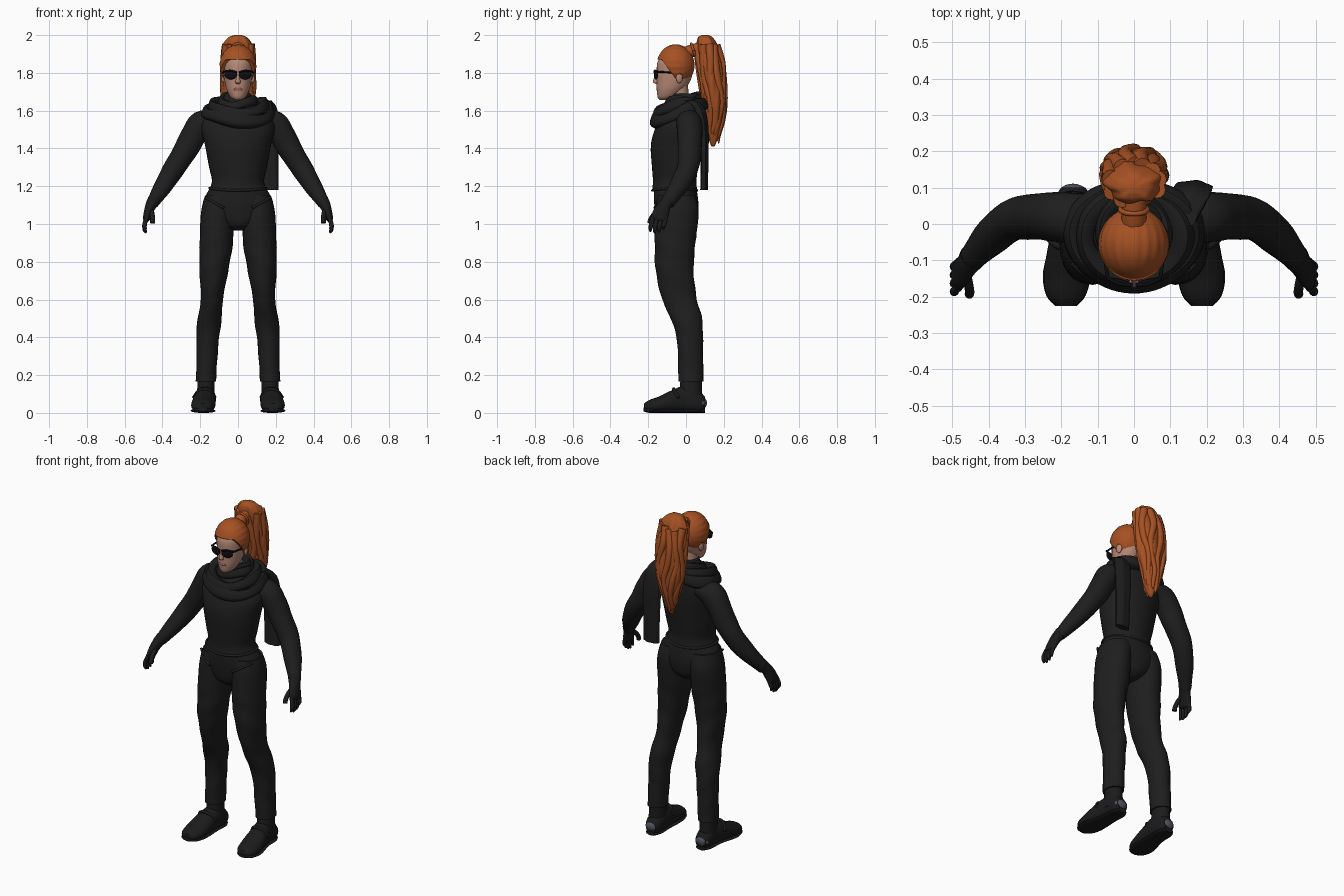
import bpy, bmesh, random
from math import sin, cos, pi, radians, atan2
from mathutils import Vector, Matrix

random.seed(4)
if "Cube" in bpy.data.objects:
    bpy.data.objects.remove(bpy.data.objects["Cube"], do_unlink=True)

X, Y, Z = Vector((1, 0, 0)), Vector((0, 1, 0)), Vector((0, 0, 1))
SIDES = (("left", 1), ("right", -1))
parts = []


def material(name, r, g, b):
    m = bpy.data.materials.new(name)
    m.use_nodes = True
    m.diffuse_color = (r, g, b, 1)
    shader = m.node_tree.nodes["Principled BSDF"]
    shader.inputs["Base Color"].default_value = (r, g, b, 1)
    shader.inputs["Roughness"].default_value = 0.8
    return m


cloth = material("black cloth", .013, .013, .013)
leather = material("black leather", .011, .011, .012)
gloss = material("dark lens", .004, .004, .005)
hair = material("copper hair", .38, .082, .017)
skin = material("skin", .47, .25, .18)
lip = material("lips", .33, .12, .1)
steel = material("grey heel", .075, .085, .11)


def finish(name, bm, mat):
    bmesh.ops.recalc_face_normals(bm, faces=bm.faces)
    mesh = bpy.data.meshes.new(name)
    bm.to_mesh(mesh)
    bm.free()
    obj = bpy.data.objects.new(name, mesh)
    mesh.materials.append(mat)
    bpy.context.collection.objects.link(obj)
    parts.append(obj)
    return obj


def spline(rows, steps, closed):
    """Pass a smooth curve through rows of (x, y, z, radius, radius)."""
    n, out = len(rows), []
    for i in range(n if closed else n - 1):
        pick = [(i + k) % n if closed else min(max(i + k, 0), n - 1) for k in (-1, 0, 1, 2)]
        for s in range(steps):
            t = s / steps
            out.append([b + .5 * t * (c - a + t * (2*a - 5*b + 4*c - d + t * (3*(b - c) + d - a)))
                        for a, b, c, d in zip(*(rows[p] for p in pick))])
    return out if closed else out + [list(rows[-1])]


def loft(name, rows, mat, side=1, axis=None, ref=Y, n=24, steps=4, closed=False,
         ridge=None, floor=None):
    """Skin elliptical rings along a path; axis fixes the ring direction."""
    rows = spline(rows, steps, closed)
    bm, rings, count = bmesh.new(), [], len(rows)
    for i, (x, y, z, ru, rv) in enumerate(rows):
        a = rows[(i - 1) % count if closed else max(i - 1, 0)]
        b = rows[(i + 1) % count if closed else min(i + 1, count - 1)]
        t = axis or (Vector(b[:3]) - Vector(a[:3])).normalized()
        u = t.cross(ref).normalized()
        v = t.cross(u)
        ring = []
        for k in range(n):
            ang = 2 * pi * k / n
            f = 1 + ridge(ang, z) if ridge else 1
            p = Vector((x, y, z)) + u * (max(ru, .002) * f * cos(ang)) + v * (max(rv, .002) * f * sin(ang))
            if floor is not None:
                p.z = max(p.z, floor)
            ring.append(bm.verts.new((p.x * side, p.y, p.z)))
        rings.append(ring)
    for i in range(count if closed else count - 1):
        r, s = rings[i], rings[(i + 1) % count]
        for k in range(n):
            bm.faces.new((r[k], r[(k + 1) % n], s[(k + 1) % n], s[k]))
    if not closed:
        bm.faces.new(rings[0])
        bm.faces.new(rings[-1])
    return finish(name, bm, mat)


def ball(name, at, size, mat, tilt=0):
    bm = bmesh.new()
    bmesh.ops.create_uvsphere(bm, u_segments=24, v_segments=14, radius=1)
    bm.transform(Matrix.Translation(at) @ Matrix.Rotation(tilt, 4, 'Z') @ Matrix.Diagonal((*size, 1)))
    return finish(name, bm, mat)


def tube(name, points, r, mat, side=1, ref=Y, n=10):
    return loft(name, [(*p, r, r) for p in points], mat, side, ref=ref, n=n)


# Jacket and hips
loft("jacket", [(0, -.06, 1.185, .15, .118), (0, -.06, 1.23, .138, .115), (0, -.058, 1.3, .153, .122),
                (0, -.053, 1.42, .175, .133), (0, -.035, 1.52, .195, .122), (0, -.01, 1.6, .155, .095),
                (0, -.002, 1.65, .095, .082), (0, -.01, 1.69, .065, .07)], cloth, axis=Z, n=36)
loft("hips", [(0, -.05, .965, .04, .06), (0, -.05, 1.0, .11, .1), (0, -.049, 1.06, .172, .114),
              (0, -.052, 1.12, .185, .117), (0, -.058, 1.2, .142, .112)], cloth, axis=Z, n=36)
tube("jacket_hem", [(.15 * cos(a), -.06 + .118 * sin(a), 1.19 - .012 * sin(a) ** 2)
                    for a in [k * pi / 8 for k in range(17)]], .007, cloth, ref=Z)


# Legs, boots, arms and gloves
def trouser_fold(a, z):
    return .018 * sin(2 * a + z * 45) * (1 if z < .95 else 0)


for word, s in SIDES:
    loft(word + "_trouser_leg",
         [(.09, -.05, 1.15, .085, .1), (.107, -.048, 1.06, .089, .115), (.115, -.058, .9, .088, .108),
          (.128, -.06, .75, .076, .1), (.138, -.034, .6, .058, .092), (.15, .002, .5, .064, .083),
          (.16, .02, .4, .06, .07), (.165, .024, .28, .055, .066), (.17, .026, .165, .053, .067)],
         cloth, s, axis=Z, ridge=trouser_fold, steps=6)
    tube(word + "_pocket_seam", [(.17, -.11, 1.14), (.12, -.15, 1.11), (.075, -.165, 1.085)], .007, cloth, s)
    loft(word + "_boot_shaft", [(.17, .028, .22, .044, .054), (.17, .025, .12, .046, .06),
                                (.172, .02, .05, .05, .07)], leather, s, axis=Z)
    loft(word + "_boot_foot",
         [(.167, .1, .05, .034, .035), (.168, .07, .055, .047, .06), (.17, 0, .07, .053, .075),
          (.178, -.07, .06, .06, .062), (.184, -.14, .042, .064, .046), (.187, -.195, .034, .054, .034),
          (.187, -.222, .03, .03, .02)], leather, s, axis=Y, ref=Z, floor=.012)
    loft(word + "_boot_sole", [(.168, .1, .011, .03, .011), (.169, .06, .011, .049, .011),
                               (.172, -.02, .011, .05, .011), (.184, -.13, .011, .066, .011),
                               (.187, -.195, .014, .055, .014), (.187, -.225, .018, .03, .01)],
         leather, s, axis=Y, ref=Z, floor=0)
    tube(word + "_boot_strap", [(.122, -.04, .08), (.145, -.06, .117), (.178, -.065, .126),
                                (.21, -.06, .115), (.235, -.04, .08)], .009, leather, s)
    ball(word + "_heel_guard", (.168 * s, .078, .052), (.043, .033, .034), steel)

    loft(word + "_sleeve",
         [(.12, .012, 1.55, .05, .07), (.19, .018, 1.53, .07, .07), (.232, .02, 1.475, .068, .066),
          (.278, .02, 1.39, .063, .063), (.335, .01, 1.3, .057, .057), (.387, -.03, 1.215, .05, .052),
          (.428, -.073, 1.15, .039, .042), (.452, -.1, 1.11, .032, .036)], cloth, s,
         ridge=lambda a, z: .015 * sin(2 * a + 50 * z))
    loft(word + "_glove_palm",
         [(.445, -.092, 1.125, .035, .039), (.46, -.113, 1.1, .03, .034), (.474, -.13, 1.065, .024, .042),
          (.484, -.143, 1.03, .019, .042), (.488, -.148, 1.015, .01, .03)], leather, s)
    tube(word + "_thumb", [(.462, -.13, 1.08), (.455, -.165, 1.055), (.452, -.187, 1.025),
                           (.453, -.193, 1.005)], .013, leather, s)
    for k in range(4):
        y, drop = -.178 + .023 * k, (.008, 0, .004, .02)[k]
        loft("%s_finger_%d" % (word, k + 1),
             [(.482, y + .004, 1.04, .011, .012), (.494, y - .006, 1.0, .012, .012),
              (.494, y - .01, .97 + drop, .011, .011), (.487, y - .011, .952 + drop, .005, .005)],
             leather, s, n=10)


# Scarf wraps and hanging tail
def wrap(name, rx, ry, cy, front, back, r, phase):
    rows = []
    for k in range(20):
        a = 2 * pi * k / 20
        low = (1 - sin(a)) / 2
        fat = r * (1 + .15 * sin(3 * a + phase))
        rows.append((rx * cos(a), cy + ry * sin(a), back + (front - back) * low + .012 * sin(2 * a + phase),
                     fat * .8, fat))
    loft(name, rows, cloth, ref=Z, n=16, closed=True, steps=3, ridge=lambda a, z: .09 * sin(4 * a))


wrap("scarf_outer_wrap", .165, .128, -.03, 1.545, 1.625, .036, 0)
wrap("scarf_middle_wrap", .135, .115, -.035, 1.59, 1.645, .034, 1.5)
wrap("scarf_inner_wrap", .085, .085, -.015, 1.63, 1.668, .026, 3)
loft("scarf_tail", [(.13, .02, 1.655, .045, .03), (.15, .07, 1.61, .055, .03), (.16, .095, 1.5, .055, .024),
                    (.162, .098, 1.35, .05, .02), (.165, .096, 1.18, .047, .02)],
     cloth, axis=Z, ridge=lambda a, z: .07 * sin(6 * a))

# Head, face and ears
loft("neck", [(0, -.025, 1.6, .052, .055), (0, -.035, 1.68, .046, .05), (0, -.045, 1.75, .048, .055)],
     skin, axis=Z)
loft("head", [(0, -.115, 1.657, .018, .024), (0, -.1, 1.672, .04, .05), (0, -.082, 1.71, .06, .073),
              (0, -.068, 1.75, .07, .087), (0, -.06, 1.8, .076, .095), (0, -.06, 1.86, .074, .09),
              (0, -.055, 1.91, .045, .055)], skin, axis=Z, n=32)
loft("nose", [(0, -.15, 1.81, .007, .007), (0, -.158, 1.775, .009, .011), (0, -.161, 1.752, .014, .014),
              (0, -.153, 1.742, .009, .008)], skin, axis=Z, n=14)
ball("lips", (0, -.15, 1.713), (.023, .007, .009), lip)
ball("chin", (0, -.127, 1.675), (.026, .022, .018), skin)
for word, s in SIDES:
    ball(word + "_ear", (.078 * s, -.035, 1.775), (.01, .018, .03), skin, .3 * s)

# Sunglasses
for word, s in SIDES:
    ball(word + "_lens", (.038 * s, -.159, 1.79), (.034, .008, .025), gloss, .25 * s)
    tube(word + "_brow_frame", [(.005, -.167, 1.803), (.04, -.165, 1.812), (.074, -.148, 1.808)], .005, gloss, s, Z)
    tube(word + "_temple_arm", [(.072, -.15, 1.805), (.079, -.1, 1.803), (.083, -.03, 1.797)], .005, gloss, s, Z)

# Swept back hair, trimmed along a slanted hairline
bm = bmesh.new()
bmesh.ops.create_uvsphere(bm, u_segments=64, v_segments=40, radius=1)
for v in bm.verts:
    f = 1 + .014 * sin(20 * atan2(v.co.x, v.co.z)) * (1 - v.co.y ** 2)
    v.co = Vector((.097 * f * v.co.x, -.055 + .1 * v.co.y, 1.84 + .11 * f * v.co.z))
    v.co.z = max(v.co.z, 1.71 + 1.35 * min(.12, max(0, -.01 - v.co.y)))
finish("swept_hair", bm, hair)


# Ponytail: tie, wavy core and loose locks
def tail_wave(a, z):
    return .06 * sin(5 * a + 14 * z) + .035 * sin(9 * a - 22 * z)


tube("ponytail_root", [(0, -.01, 1.9), (0, .035, 1.918), (0, .09, 1.93)], .034, hair, ref=Z, n=16)
tube("hair_tie", [(.037 * cos(k * pi / 6), .04 - .012 * sin(k * pi / 6), 1.918 + .037 * sin(k * pi / 6))
                  for k in range(13)], .007, hair)
core = [(0, .1, 2.0, .02, .018), (0, .102, 1.985, .052, .04), (0, .112, 1.94, .078, .055),
        (0, .13, 1.85, .087, .066), (0, .142, 1.75, .09, .066), (0, .15, 1.65, .085, .06),
        (0, .15, 1.56, .062, .05), (0, .145, 1.48, .036, .034), (0, .143, 1.41, .008, .008)]
loft("ponytail", core, hair, axis=Z, n=48, steps=7, ridge=tail_wave)
for k in range(11):
    a = 2 * pi * k / 11
    phase, rows = random.uniform(0, 6), []
    for i, (x, y, z, rx, ry) in enumerate(core[2:8]):
        b = a + .22 * sin(1.7 * i + phase)
        size = .024 - .0025 * i
        rows.append((rx * .86 * cos(b), y + ry * .9 * sin(b), z + .012 * sin(phase), size, size))
    x, y, z = rows[-1][:3]
    rows.append((x * .6, y, z - random.uniform(.02, .05), .003, .003))
    loft("ponytail_lock_%d" % (k + 1), rows, hair, n=12)

# Smooth shading with crisp edges
bpy.ops.object.select_all(action='DESELECT')
for obj in parts:
    obj.select_set(True)
bpy.context.view_layer.objects.active = parts[0]
bpy.ops.object.shade_smooth_by_angle(angle=radians(50))
